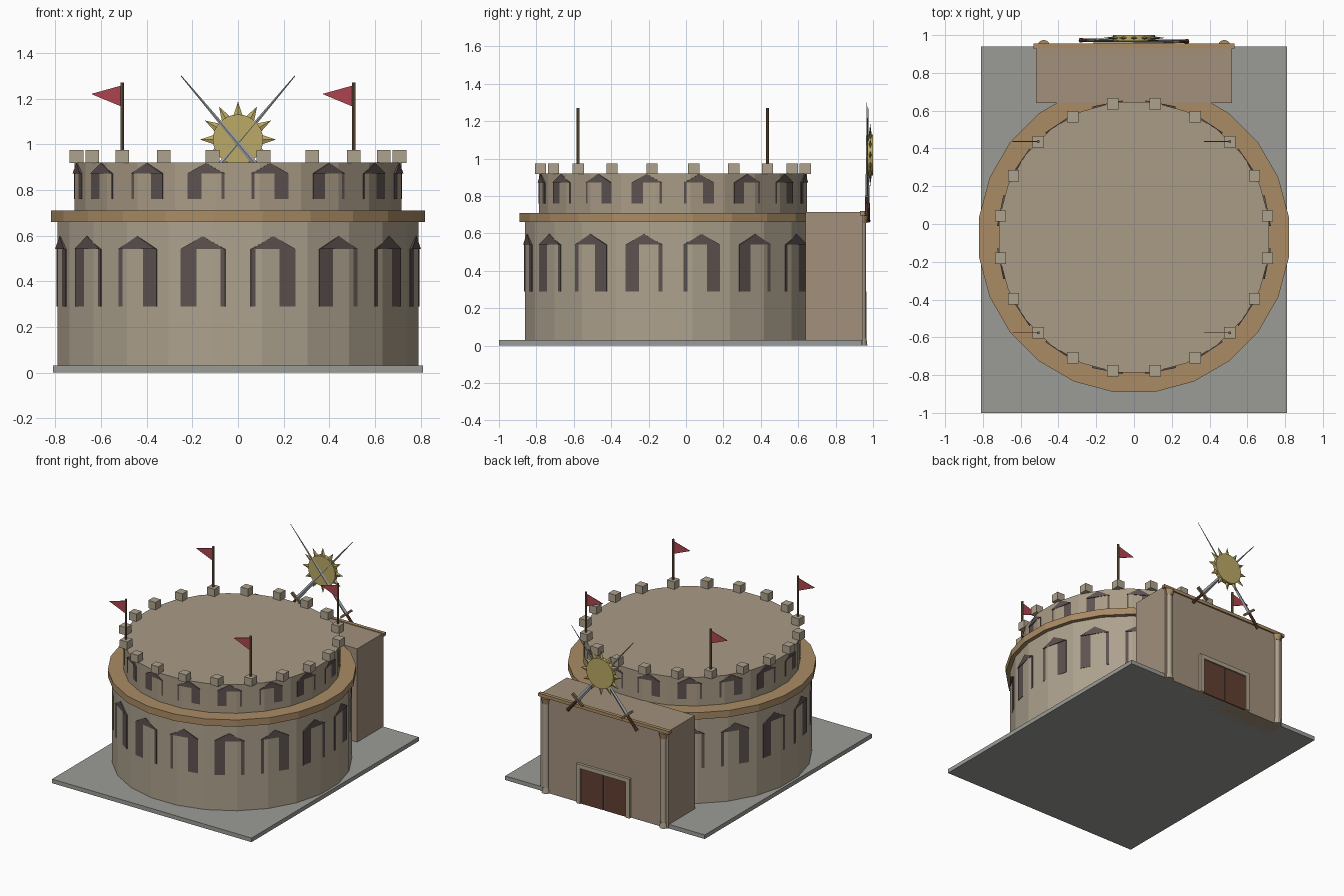
import bpy, bmesh
from math import sin, cos, pi, radians, atan2, hypot
from mathutils import Matrix, Vector

if "Cube" in bpy.data.objects:
    bpy.data.objects.remove(bpy.data.objects["Cube"])

CY = -0.07  # drum centre in y


def material(name, rgb):
    m = bpy.data.materials.new(name)
    m.diffuse_color = (*rgb, 1)
    m.use_nodes = True
    m.node_tree.nodes["Principled BSDF"].inputs["Base Color"].default_value = m.diffuse_color
    return m


STONE = material("stone", (0.40, 0.33, 0.24))
PALE = material("pale_stone", (0.42, 0.36, 0.27))
FACADE = material("facade_stone", (0.36, 0.28, 0.20))
TRIM = material("trim", (0.40, 0.26, 0.13))
DARK = material("window_dark", (0.11, 0.085, 0.08))
SLAB = material("slab_grey", (0.33, 0.33, 0.31))
WOOD = material("door_wood", (0.12, 0.05, 0.03))
POLE = material("pole_wood", (0.20, 0.13, 0.07))
RED = material("flag_red", (0.42, 0.06, 0.08))
GOLD = material("gold", (0.50, 0.40, 0.13))
STEEL = material("steel", (0.35, 0.36, 0.38))


def finish(name, bm, mat, matrix=None):
    if matrix:
        bm.transform(matrix)
    bmesh.ops.recalc_face_normals(bm, faces=bm.faces)
    me = bpy.data.meshes.new(name)
    bm.to_mesh(me)
    bm.free()
    me.materials.append(mat)
    ob = bpy.data.objects.new(name, me)
    bpy.context.collection.objects.link(ob)
    return ob


def box(name, x, y, z, mat, matrix=None):
    bm = bmesh.new()
    size = Matrix.Diagonal((x[1] - x[0], y[1] - y[0], z[1] - z[0], 1))
    mid = Matrix.Translation(((x[0] + x[1]) / 2, (y[0] + y[1]) / 2, (z[0] + z[1]) / 2))
    bmesh.ops.create_cube(bm, size=1, matrix=mid @ size)
    return finish(name, bm, mat, matrix)


def cone(name, r1, r2, z, sides, mat, matrix, turn=0):
    bm = bmesh.new()
    bmesh.ops.create_cone(bm, cap_ends=True, segments=sides, radius1=r1, radius2=r2, depth=z[1] - z[0],
                          matrix=Matrix.Translation((0, 0, (z[0] + z[1]) / 2)) @ Matrix.Rotation(turn, 4, 'Z'))
    return finish(name, bm, mat, matrix)


def prism(name, outline, y, mat, matrix=None):
    """Outline in x, z extruded along y."""
    bm = bmesh.new()
    face = bm.faces.new([bm.verts.new((px, y[0], pz)) for px, pz in outline])
    ext = bmesh.ops.extrude_face_region(bm, geom=[face])["geom"]
    bmesh.ops.translate(bm, vec=(0, y[1] - y[0], 0), verts=[v for v in ext if isinstance(v, bmesh.types.BMVert)])
    return finish(name, bm, mat, matrix)


CENTRE = Matrix.Translation((0, CY, 0))


def drum(name, r, z, mat):
    cone(name, r, r, z, 24, mat, CENTRE, radians(7.5))


# Ground slab and stacked 24-sided drums
box("base_slab", (-0.81, 0.81), (-1, 0.94), (0, 0.03), SLAB)
drum("lower_drum", 0.798, (0.03, 0.66), PALE)
drum("ledge_ring", 0.827, (0.66, 0.71), TRIM)
drum("upper_drum", 0.722, (0.71, 0.92), STONE)


# Flat arched windows: panel partly pierced by drum corners, gable sits proud
def window(level, angle, d, w, z0, z1, z2):
    m = CENTRE @ Matrix.Rotation(angle, 4, 'Z')
    box(level + "_window_panel", (-w, w), (-d, 0.05 - d), (z0, z1), DARK, m)
    prism(level + "_window_gable", [(-w, z1), (w, z1), (0, z2)], (-d - 0.006, 0.05 - d), DARK, m)


for i in range(16):
    a = radians(11.25 + 22.5 * i)
    window("lower", a, 0.791, 0.1, 0.29, 0.54, 0.597)
    window("upper", a, 0.716, 0.082, 0.76, 0.872, 0.918)

# Battlement blocks, four of them carrying flags
for i in range(20):
    a = radians(9 + 18 * i)
    x, y = 0.716 * cos(a), CY + 0.716 * sin(a)
    box("battlement", (x - 0.03, x + 0.03), (y - 0.03, y + 0.03), (0.918, 0.975), PALE)
    if i % 5 == 2:
        at = Matrix.Translation((x, y, 0))
        cone("flag_pole", 0.008, 0.008, (0.97, 1.27), 8, POLE, at)
        prism("flag", [(0, 1.258), (0, 1.163), (-0.137, 1.22)], (-0.002, 0.002), RED, at)

# Gatehouse at the back
box("gatehouse", (-0.52, 0.52), (0.64, 0.945), (0.0, 0.715), FACADE)
box("gatehouse_cornice", (-0.532, 0.532), (0.93, 0.956), (0.697, 0.72), TRIM)
for s in (-1, 1):
    at = Matrix.Translation((s * 0.478, 0.94, 0))
    cone("column", 0.023, 0.023, (0.03, 0.66), 16, PALE, at)
    cone("column_capital", 0.025, 0.034, (0.655, 0.697), 16, TRIM, at)
    cone("column_foot", 0.03, 0.025, (0.0, 0.04), 16, PALE, at)
    box("door_jamb", sorted((s * 0.185, s * 0.215)), (0.93, 0.965), (0.0, 0.285), PALE)
    box("door_leaf", sorted((s * 0.005, s * 0.185)), (0.93, 0.955), (0.0, 0.26), WOOD)
box("door_lintel", (-0.215, 0.215), (0.93, 0.965), (0.26, 0.29), PALE)
box("door_gap", (-0.005, 0.005), (0.93, 0.95), (0.0, 0.26), DARK)

# Sun disc with twelve rays
SUN = Matrix.Translation((0, 0.985, 1.02))
cone("sun_disc", 0.11, 0.11, (-0.015, 0.015), 32, GOLD, SUN @ Matrix.Rotation(pi / 2, 4, 'X'))
for i in range(12):
    cone("sun_ray", 0.022, 0, (0.1, 0.167), 4, GOLD,
         SUN @ Matrix.Rotation(radians(30 * i), 4, 'Y') @ Matrix.Diagonal((1, 0.4, 1, 1)))

# Crossed swords: local z runs from pommel to tip
LENGTH = hypot(0.53, 0.63)
for s, y in ((-1, 0.967), (1, 0.973)):
    m = Matrix.Translation((-s * 0.28, y, 0.67)) @ Matrix.Rotation(s * atan2(0.53, 0.63), 4, 'Y')
    cone("sword_blade", 0.016, 0.002, (0.12, LENGTH), 4, STEEL, m @ Matrix.Diagonal((1, 0.5, 1, 1)))
    cone("sword_grip", 0.010, 0.010, (0.01, 0.12), 8, WOOD, m)
    cone("sword_pommel", 0.013, 0.010, (-0.005, 0.02), 8, WOOD, m)
    box("sword_guard", (-0.055, 0.055), (-0.009, 0.009), (0.112, 0.128), POLE, m)
